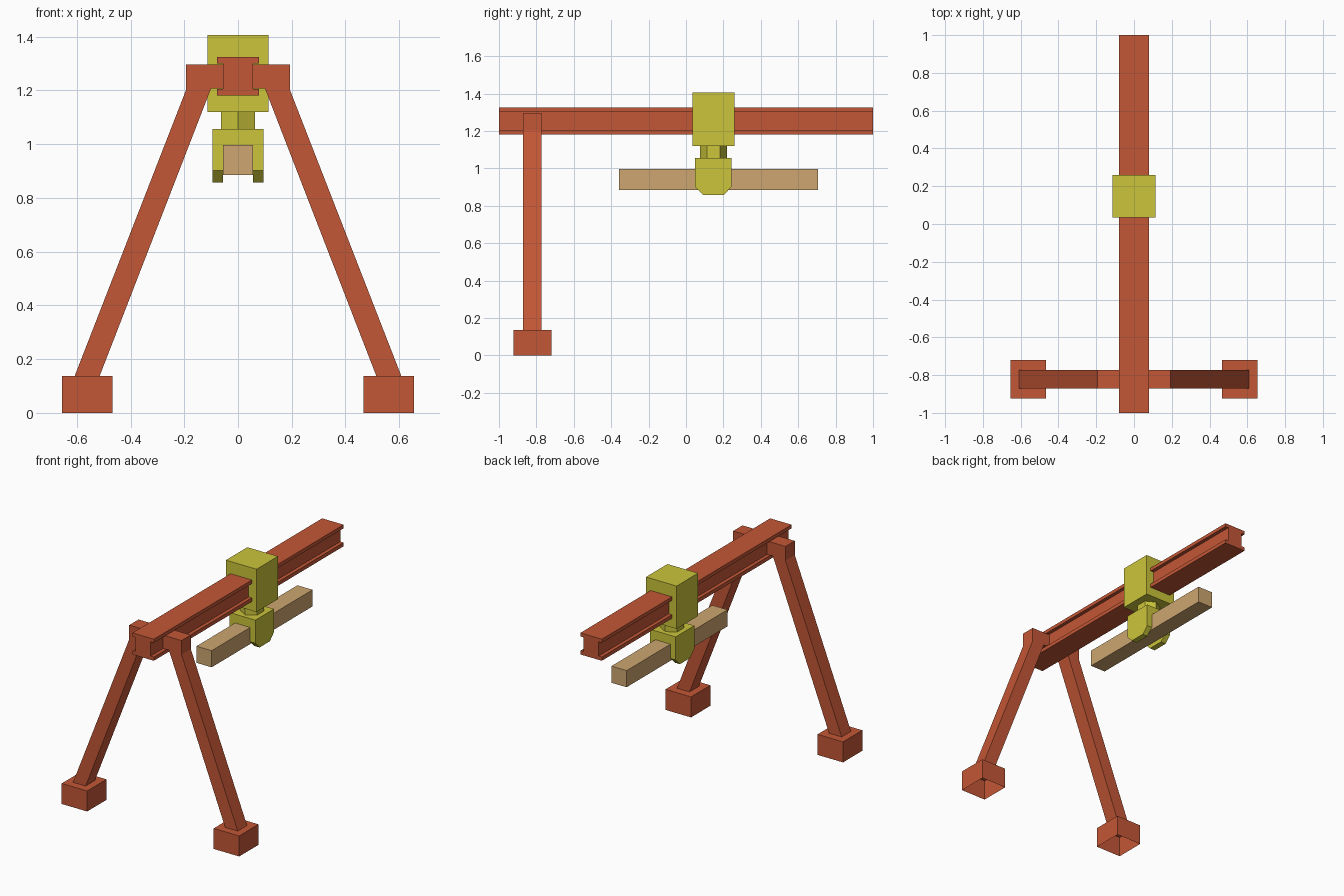
import bpy
import bmesh

cube = bpy.data.objects.get("Cube")
if cube:
    bpy.data.objects.remove(cube, do_unlink=True)


def material(name, rgb):
    m = bpy.data.materials.new(name)
    m.use_nodes = True
    m.diffuse_color = (*rgb, 1)
    m.node_tree.nodes["Principled BSDF"].inputs["Base Color"].default_value = (*rgb, 1)
    return m


RUST = material("rust_red", (0.55, 0.095, 0.037))
YELLOW = material("yellow", (0.60, 0.56, 0.043))
WOOD = material("wood_tan", (0.61, 0.38, 0.16))


def finish(name, bm, mat):
    bmesh.ops.recalc_face_normals(bm, faces=bm.faces)
    mesh = bpy.data.meshes.new(name)
    bm.to_mesh(mesh)
    bm.free()
    mesh.materials.append(mat)
    obj = bpy.data.objects.new(name, mesh)
    bpy.context.collection.objects.link(obj)


def loft(name, rings, mat, caps=True, skip=()):
    """Join rings of points with quads; skip leaves out chosen sides."""
    bm = bmesh.new()
    loops = [[bm.verts.new(p) for p in ring] for ring in rings]
    n = len(loops[0])
    for a, b in zip(loops, loops[1:]):
        for i in range(n):
            if i not in skip:
                j = (i + 1) % n
                bm.faces.new((a[i], a[j], b[j], b[i]))
    if caps:
        bm.faces.new(loops[0])
        bm.faces.new(loops[-1])
    finish(name, bm, mat)


def rect(x0, x1, y0, y1, z):
    return [(x0, y0, z), (x1, y0, z), (x1, y1, z), (x0, y1, z)]


def box(name, x, y, z, mat):
    loft(name, [rect(*x, *y, h) for h in z], mat)


# I-shaped rail: right half profile, mirrored
half = [(0.079, 1.181), (0.079, 1.206), (0.055, 1.206),
        (0.055, 1.301), (0.079, 1.301), (0.079, 1.325)]
profile = half + [(-x, z) for x, z in reversed(half)]
loft("rail", [[(x, y, z) for x, z in profile] for y in (-1, 1)], RUST)

# Splayed legs with bent tops, standing on hollow feet
leg = [(0.608, 0.137), (0.515, 0.137), (0.1, 1.208), (0.055, 1.208),
       (0.055, 1.297), (0.193, 1.297), (0.193, 1.203)]
LEG_Y = (-0.871, -0.773)
for side, s in (("left", 1), ("right", -1)):
    loft(side + "_leg", [[(s * x, y, z) for x, z in leg] for y in LEG_Y], RUST, skip=(0,))
    outer = (s * 0.467, s * 0.655, -0.923, -0.72)
    loft(side + "_foot", [rect(*outer, 0), rect(*outer, 0.137),
                          rect(s * 0.515, s * 0.608, *LEG_Y, 0.137)], RUST, caps=False)

# Trolley around the rail
box("trolley", (-0.113, 0.113), (0.034, 0.26), (1.12, 1.406), YELLOW)

# Six-sided neck, pointing fore and aft
bm = bmesh.new()
bmesh.ops.create_cone(bm, cap_ends=True, segments=6, radius1=0.072, radius2=0.072, depth=0.066)
for v in bm.verts:
    # Snap the six corners onto a ring whose points lie along y
    x, y = v.co.x, v.co.y
    if max(abs(w.co.x) for w in bm.verts) > 0.07:
        bmesh.ops.rotate(bm, verts=bm.verts, cent=(0, 0, 0),
                         matrix=((0, -1, 0), (1, 0, 0), (0, 0, 1)))
    break
bmesh.ops.translate(bm, verts=bm.verts, vec=(0, 0.147, 1.088))
finish("neck", bm, YELLOW)

# Gripper: bridge with two tapered jaws
GRIP_Y = (0.048, 0.244)
box("gripper_bridge", (-0.056, 0.056), GRIP_Y, (0.997, 1.056), YELLOW)
jaw = [(GRIP_Y[0], 1.056), (GRIP_Y[0], 0.902), (0.092, 0.857),
       (0.2, 0.857), (GRIP_Y[1], 0.902), (GRIP_Y[1], 1.056)]
for side, s in (("left", 1), ("right", -1)):
    loft(side + "_jaw", [[(s * x, y, z) for y, z in jaw] for x in (0.056, 0.095)], YELLOW)

# Timber held in the gripper
box("timber", (-0.056, 0.056), (-0.358, 0.706), (0.886, 0.997), WOOD)
